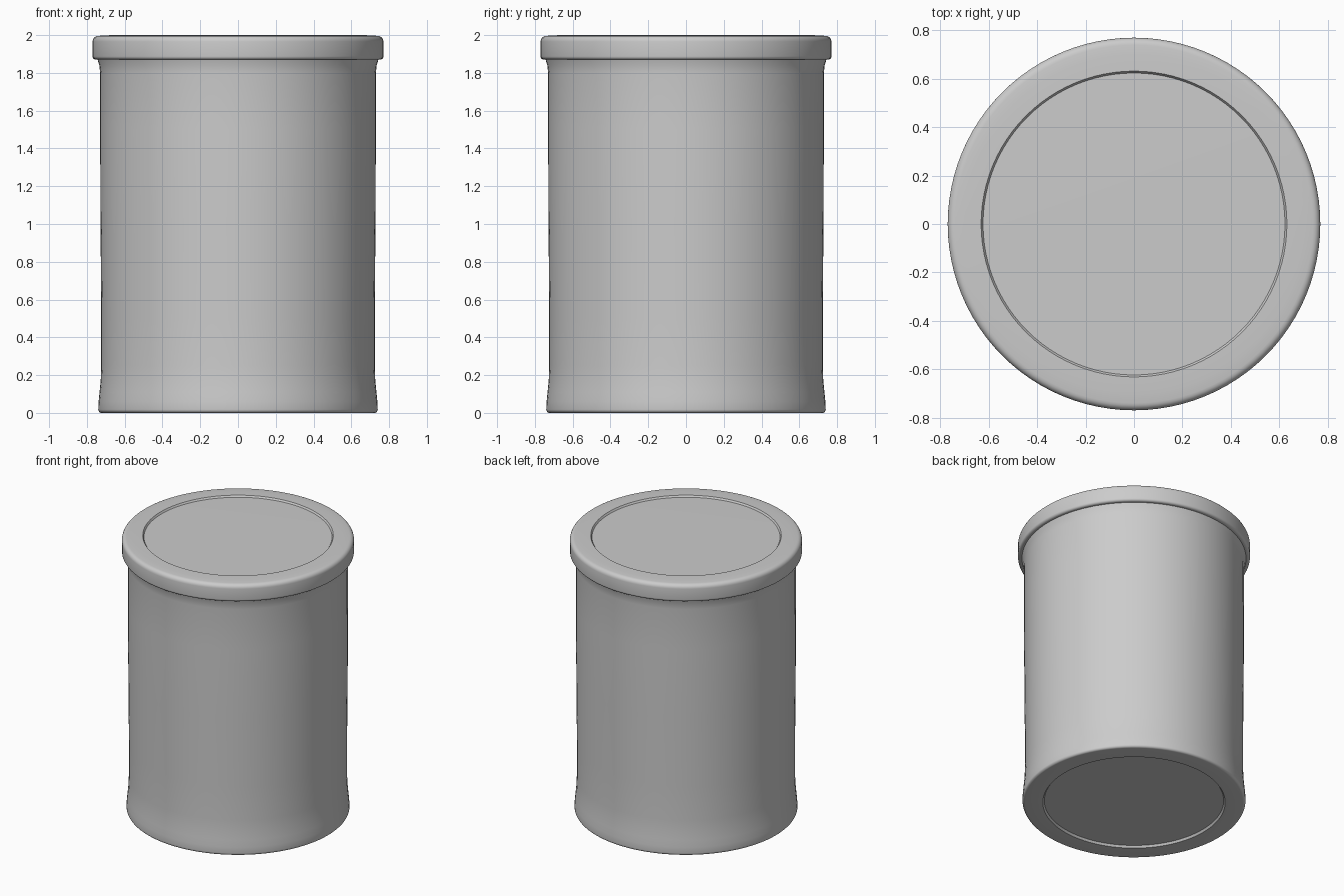
import bpy, bmesh, math

if "Cube" in bpy.data.objects:
    bpy.data.objects.remove(bpy.data.objects["Cube"])

SEGMENTS = 96


def lathe(name, profile):
    """Spin (radius, height) points around z; both ends sit on the axis."""
    bm = bmesh.new()
    rings = []
    for r, z in profile:
        if r == 0:
            rings.append([bm.verts.new((0, 0, z))] * SEGMENTS)
        else:
            rings.append([bm.verts.new((r * math.cos(a), r * math.sin(a), z))
                          for a in (2 * math.pi * i / SEGMENTS for i in range(SEGMENTS))])
    for low, high in zip(rings, rings[1:]):
        for i in range(SEGMENTS):
            j = (i + 1) % SEGMENTS
            quad = [low[i], low[j], high[j], high[i]]
            bm.faces.new(list(dict.fromkeys(quad)))
    bmesh.ops.recalc_face_normals(bm, faces=bm.faces[:])
    mesh = bpy.data.meshes.new(name)
    bm.to_mesh(mesh)
    bm.free()
    obj = bpy.data.objects.new(name, mesh)
    bpy.context.collection.objects.link(obj)
    bpy.ops.object.select_all(action='DESELECT')
    bpy.context.view_layer.objects.active = obj
    obj.select_set(True)
    bpy.ops.object.shade_smooth_by_angle(angle=math.radians(40))
    return obj


def fillet(r, z, radius, start, steps=5):
    """Quarter-round corner points, turning 90 degrees from the start angle."""
    return [(r + radius * math.cos(math.radians(start + 90 * i / steps)),
             z + radius * math.sin(math.radians(start + 90 * i / steps)))
            for i in range(steps + 1)]


# Body: recessed base panel, flared foot, straight wall, small flare under the lid
lathe("canister_body", [(0, 0.015), (0.595, 0.015), (0.605, 0.0)]
      + fillet(0.722, 0.018, 0.018, -90)
      + [(0.738, 0.06), (0.733, 0.11), (0.727, 0.17), (0.724, 0.25), (0.724, 0.5),
         (0.728, 1.0), (0.730, 1.5), (0.730, 1.80), (0.734, 1.84), (0.745, 1.875),
         (0.70, 1.90), (0, 1.90)])

# Lid: rounded overhanging rim with a shallow stepped panel on top
lathe("lid", [(0, 1.88), (0.735, 1.87)]
      + fillet(0.752, 1.888, 0.018, -90)
      + fillet(0.74, 1.966, 0.030, 0)
      + [(0.70, 1.999), (0.632, 2.0), (0.624, 1.988), (0, 1.992)])
